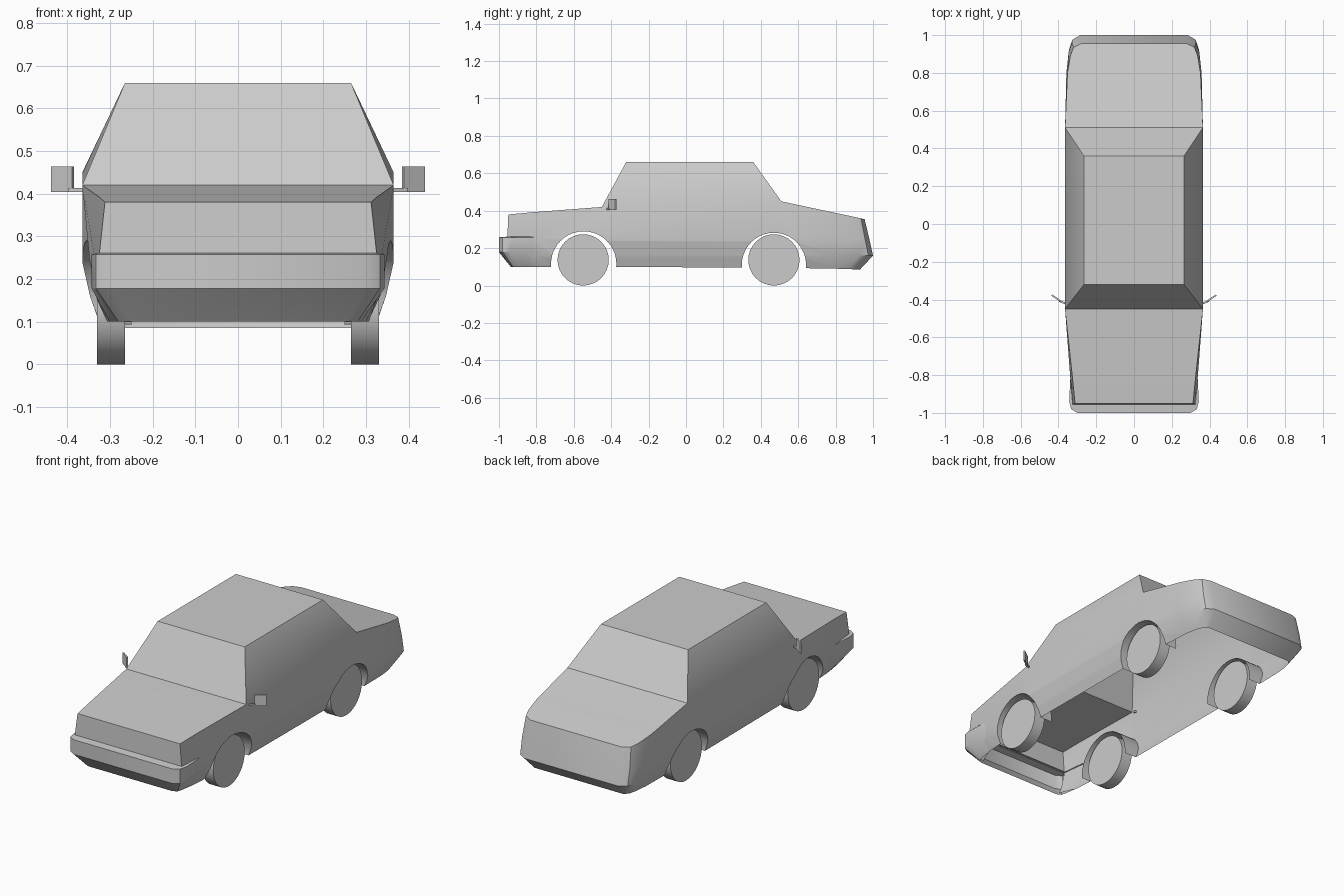
import bpy, bmesh, math
from mathutils import Matrix, Vector

cube = bpy.data.objects.get("Cube")
if cube:
    bpy.data.objects.remove(cube, do_unlink=True)

grey = bpy.data.materials.new("light grey")
grey.use_nodes = True
grey.diffuse_color = (0.6, 0.6, 0.6, 1)
grey.node_tree.nodes["Principled BSDF"].inputs["Base Color"].default_value = (0.6, 0.6, 0.6, 1)


def make_object(name, bm, smooth=None):
    mesh = bpy.data.meshes.new(name)
    bm.to_mesh(mesh)
    bm.free()
    mesh.materials.append(grey)
    obj = bpy.data.objects.new(name, mesh)
    bpy.context.collection.objects.link(obj)
    if smooth:
        bpy.ops.object.select_all(action='DESELECT')
        obj.select_set(True)
        bpy.context.view_layer.objects.active = obj
        bpy.ops.object.shade_smooth_by_angle(angle=math.radians(smooth))
    return obj


def cylinder(name, x, y, z, radius, depth, sides, smooth=None):
    bm = bmesh.new()
    place = Matrix.Translation((x, y, z)) @ Matrix.Rotation(math.pi / 2, 4, 'Y')
    bmesh.ops.create_cone(bm, cap_ends=True, segments=sides, radius1=radius,
                          radius2=radius, depth=depth, matrix=place)
    return make_object(name, bm, smooth)


def box(name, centre, size, turn):
    bm = bmesh.new()
    place = (Matrix.Translation(centre) @ Matrix.Rotation(turn, 4, 'Z')
             @ Matrix.Diagonal((*size, 1)))
    bmesh.ops.create_cube(bm, size=1, matrix=place)
    return make_object(name, bm)


# Body: half sections from front to back, each sill, lower side, waist, shoulder (x, y, z)
sections = [
    [(.26, -.92, .10), (.30, -.95, .16), (.325, -.955, .26), (.312, -.95, .38)],
    [(.30, -.82, .10), (.328, -.82, .16), (.337, -.82, .255), (.325, -.82, .392)],
    [(.325, -.45, .10), (.347, -.45, .16), (.365, -.45, .24), (.365, -.45, .42)],
    [(.325, .51, .095), (.347, .51, .16), (.365, .51, .24), (.365, .51, .45)],
    [(.315, .80, .09), (.345, .80, .16), (.358, .80, .25), (.352, .80, .388)],
    [(.305, .87, .088), (.343, .925, .16), (.346, .91, .25), (.337, .89, .369)],
    [(.292, .91, .086), (.327, .975, .16), (.328, .957, .25), (.320, .935, .359)],
    [(.270, .93, .085), (.285, 1.0, .16), (.285, .980, .25), (.280, .955, .355)],
]
CABIN = 2
bm = bmesh.new()
rings = []
for half in sections:
    full = half + [(-x, y, z) for x, y, z in reversed(half)]
    rings.append([bm.verts.new(p) for p in full])
for i, (a, b) in enumerate(zip(rings, rings[1:])):
    for k in range(8):
        if not (i == CABIN and k == 3):
            n = (k + 1) % 8
            bm.faces.new((a[k], a[n], b[n], b[k]))
for ring in (rings[0], rings[-1]):
    for k in range(3):
        bm.faces.new((ring[k], ring[k + 1], ring[6 - k], ring[7 - k]))

# Cabin: windscreen, sides, rear window and roof
base = [rings[2][3], rings[2][4], rings[3][4], rings[3][3]]
roof = [bm.verts.new(p) for p in
        ((.265, -.32, .66), (-.265, -.32, .66), (-.265, .36, .66), (.265, .36, .66))]
for k in range(4):
    n = (k + 1) % 4
    bm.faces.new((base[k], base[n], roof[n], roof[k]))
bm.faces.new(roof)
bmesh.ops.recalc_face_normals(bm, faces=bm.faces)
solid = make_object("body_solid", bm)

# Wheel arches cut from the solid
INNER = 0.25
cutters = []
for side in (1, -1):
    for y, z, r in ((-.547, .115, .175), (.47, .11, .172)):
        cut = cylinder("arch_cutter", side * (INNER + .15), y, z, r, .3, 40)
        cut.hide_render = True
        cutters.append(cut)
        mod = solid.modifiers.new("arch", 'BOOLEAN')
        mod.operation = 'DIFFERENCE'
        mod.solver = 'EXACT'
        mod.object = cut
bpy.context.view_layer.update()
bm = bmesh.new()
bm.from_object(solid, bpy.context.evaluated_depsgraph_get())
for helper in cutters + [solid]:
    bpy.data.objects.remove(helper, do_unlink=True)

# Open the underside, the inner ends of the arches and the wall behind the bumper
bm.normal_update()
unwanted = []
for f in bm.faces:
    c = f.calc_center_median()
    floor = f.normal.z < -.9 and c.z < .12
    arch_end = abs(f.normal.x) > .98 and abs(abs(c.x) - INNER) < .003
    behind = f.normal.y < -.5 and c.y < -.91 and c.z < .25
    if floor or arch_end or behind:
        unwanted.append(f)
bmesh.ops.delete(bm, geom=unwanted, context='FACES')
for f in bm.faces:
    f.material_index = 0
make_object("body_shell", bm, 32)

# Front bumper: half outlines stacked from the top ledge to the lower lip
levels = [
    (.262, [(.334, -.82), (.322, -.93), (.320, -.945), (.31, -.945)]),
    (.258, [(.337, -.81), (.343, -.94), (.333, -.980), (.30, -1.0)]),
    (.178, [(.333, -.81), (.343, -.94), (.333, -.980), (.30, -1.0)]),
    (.100, [(.301, -.81), (.288, -.895), (.28, -.925), (.255, -.937)]),
]
bm = bmesh.new()
rows = []
for z, half in levels:
    full = half + [(-x, y) for x, y in reversed(half)]
    rows.append([bm.verts.new((x, y, z)) for x, y in full])
for a, b in zip(rows, rows[1:]):
    for k in range(7):
        bm.faces.new((a[k], b[k], b[k + 1], a[k + 1]))
bmesh.ops.recalc_face_normals(bm, faces=bm.faces)
bm.normal_update()
if sum(f.normal.y * f.calc_area() for f in bm.faces) > 0:
    bmesh.ops.reverse_faces(bm, faces=bm.faces)
make_object("front_bumper", bm, 32)

# Wheels and door mirrors on both sides
for side, word in ((1, "left"), (-1, "right")):
    for y, end in ((-.55, "front"), (.47, "rear")):
        cylinder(f"{end}_{word}_wheel", side * .2975, y, .137, .137, .065, 32, 30)
    box(f"{word}_mirror", (side * .411, -.393, .434), (.060, .008, .059),
        side * math.radians(35))
    box(f"{word}_mirror_arm", (side * .375, -.416, .409), (.045, .010, .009),
        side * math.radians(22))
